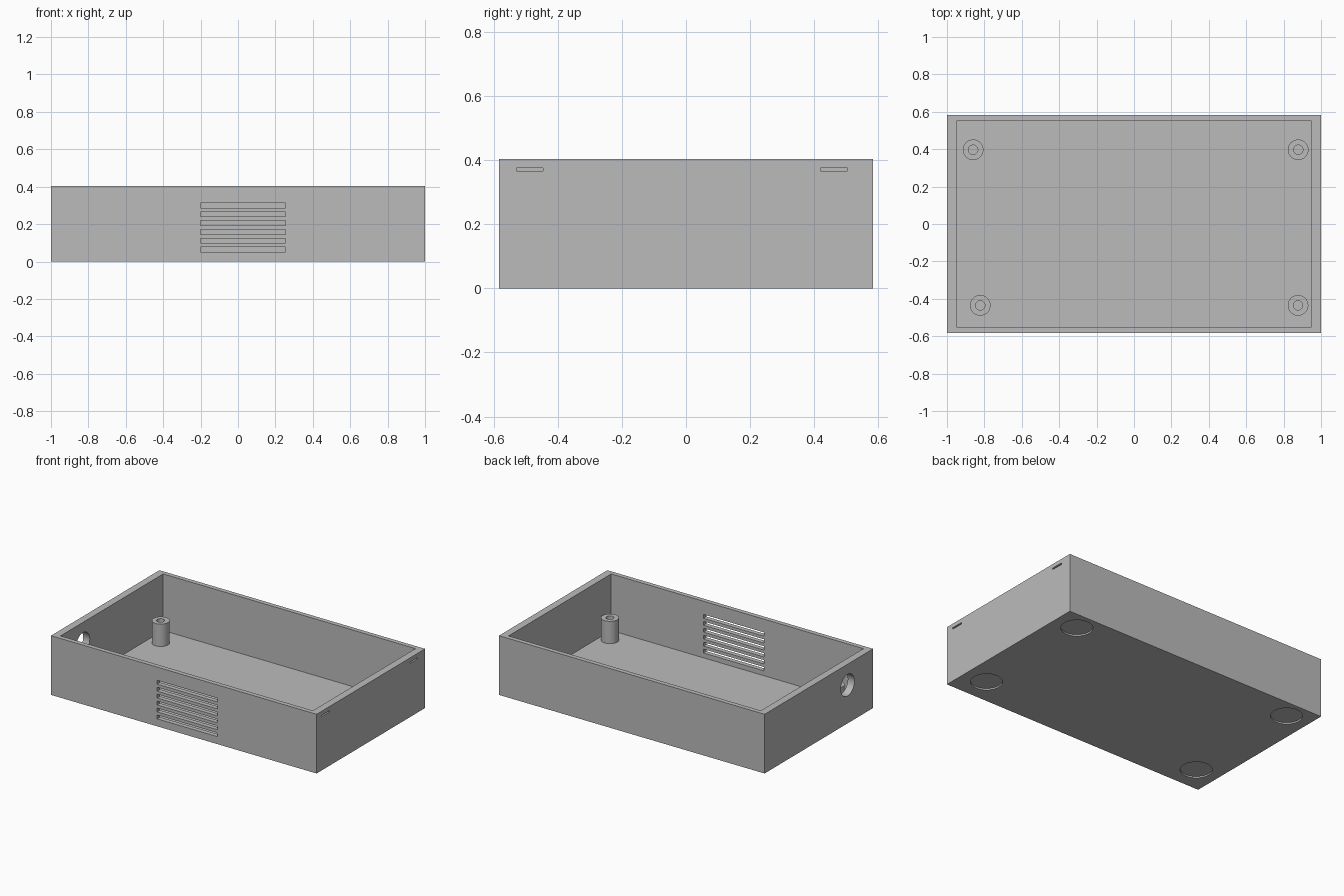
import bpy
import math
from mathutils import Vector

cube = bpy.data.objects.get("Cube")
if cube:
    bpy.data.objects.remove(cube, do_unlink=True)

# Overall sizes
HALF_X, HALF_Y, HEIGHT = 1.0, 0.583, 0.403
IN_X, IN_Y, FLOOR = 0.95, 0.552, 0.018

gray = bpy.data.materials.new("plain_gray")
gray.use_nodes = True
gray.diffuse_color = (0.5, 0.5, 0.5, 1)
gray.node_tree.nodes["Principled BSDF"].inputs["Base Color"].default_value = (0.5, 0.5, 0.5, 1)


def box(name, low, high):
    low, high = Vector(low), Vector(high)
    bpy.ops.mesh.primitive_cube_add(size=1, location=(low + high) / 2)
    ob = bpy.context.object
    ob.name = name
    ob.scale = high - low
    bpy.ops.object.transform_apply(location=False, rotation=False, scale=True)
    ob.data.materials.append(gray)
    return ob


def cylinder(name, centre, radius, depth, axis="Z"):
    turn = (0, math.pi / 2, 0) if axis == "X" else (0, 0, 0)
    bpy.ops.mesh.primitive_cylinder_add(vertices=48, radius=radius, depth=depth,
                                        location=centre, rotation=turn)
    ob = bpy.context.object
    ob.name = name
    ob.data.materials.append(gray)
    return ob


def cut(target, cutter):
    cutter.hide_render = True
    mod = target.modifiers.new("cut", "BOOLEAN")
    mod.operation = "DIFFERENCE"
    mod.solver = "EXACT"
    mod.object = cutter
    bpy.context.view_layer.objects.active = target
    bpy.ops.object.modifier_apply(modifier=mod.name)
    bpy.data.objects.remove(cutter, do_unlink=True)


def smooth(ob):
    bpy.ops.object.select_all(action="DESELECT")
    ob.select_set(True)
    bpy.context.view_layer.objects.active = ob
    bpy.ops.object.shade_smooth_by_angle(angle=math.radians(30))


# Open tray
tray = box("tray", (-HALF_X, -HALF_Y, 0), (HALF_X, HALF_Y, HEIGHT))
cut(tray, box("cavity", (-IN_X, -IN_Y, FLOOR), (IN_X, IN_Y, HEIGHT + 0.2)))

# Vent slots through the front wall
for i in range(6):
    z = 0.064 + 0.0472 * i
    cut(tray, box("vent", (-0.2, -HALF_Y - 0.1, z - 0.013), (0.255, -IN_Y + 0.1, z + 0.013)))

# Shallow lid catches in the left wall
for y in (-0.487, 0.462):
    cut(tray, box("catch", (HALF_X - 0.025, y - 0.042, 0.365), (HALF_X + 0.1, y + 0.042, 0.375)))

# Round cable hole through the right wall
cut(tray, cylinder("cable_hole", (-0.975, -0.31, 0.26), 0.073, 0.2, "X"))

# Foot recesses under the floor
for x in (-0.835, 0.835):
    for y in (-0.405, 0.453):
        cut(tray, cylinder("foot_recess", (x, y, -0.04), 0.098, 0.1))
smooth(tray)

# Hollow screw posts
POST_TOP, POST_BASE = 0.17, 0.015
posts = {
    "back_right_post": (-0.86, 0.397),
    "back_left_post": (0.878, 0.397),
    "front_right_post": (-0.822, -0.435),
    "front_left_post": (0.877, -0.435),
}
for name, (x, y) in posts.items():
    middle = (x, y, (POST_TOP + POST_BASE) / 2)
    post = cylinder(name, middle, 0.055, POST_TOP - POST_BASE)
    cut(post, cylinder("bore", middle, 0.025, 0.4))
    smooth(post)
